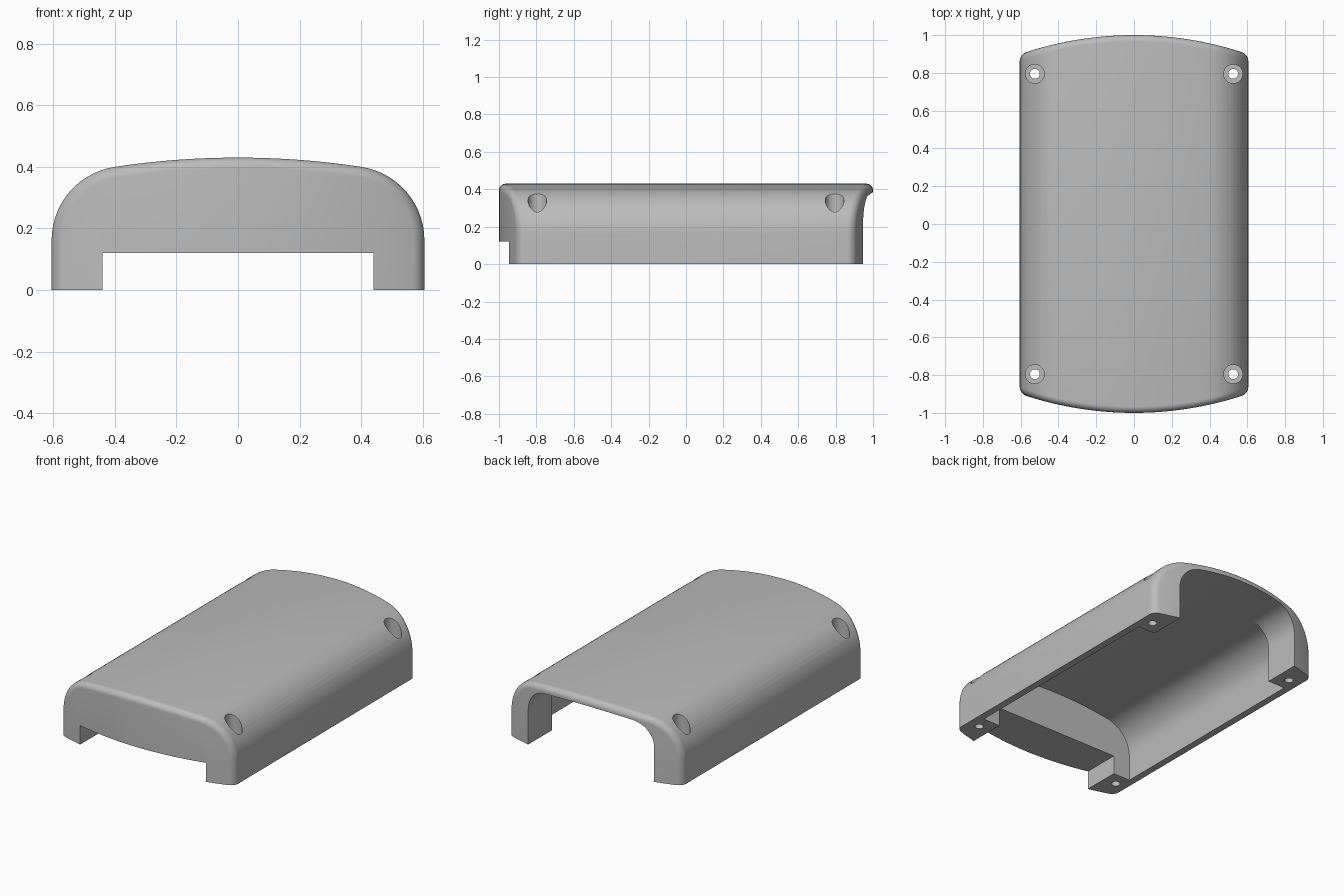
import bpy, bmesh
from math import sin, cos, asin, sqrt, pi, radians

if "Cube" in bpy.data.objects:
    bpy.data.objects.remove(bpy.data.objects["Cube"])

HALF_W, HEIGHT, CORNER = 0.605, 0.43, 0.241   # outer section
CROWN_R, END_R = 2.68, 1.85                   # crown and end curvature
FILLET, WALL = 0.035, 0.045
JAMB = 0.44                                   # half width of both openings
HOLE_X, HOLE_Y = 0.525, 0.795


def arch(half_w, corner, top, crown_r, floor=0.0, arc_n=14, crown_n=10):
    """Arched section as (x, z), left foot over the top to right foot."""
    cx = half_w - corner
    tilt = asin(cx / (crown_r - corner))       # where the arcs meet tangentially
    cz = top - crown_r + (crown_r - corner) * cos(tilt)
    right = [(crown_r * sin(tilt * i / crown_n),
              top - crown_r + crown_r * cos(tilt * i / crown_n)) for i in range(crown_n)]
    for i in range(arc_n + 1):
        a = tilt + (pi / 2 - tilt) * i / arc_n
        right.append((cx + corner * sin(a), cz + corner * cos(a)))
    right.append((half_w, floor))
    return [(-x, z) for x, z in reversed(right[1:])] + right


def finish(name, bm):
    bmesh.ops.recalc_face_normals(bm, faces=bm.faces[:])
    mesh = bpy.data.meshes.new(name)
    bm.to_mesh(mesh)
    bm.free()
    obj = bpy.data.objects.new(name, mesh)
    bpy.context.collection.objects.link(obj)
    return obj


def prism(name, section, y0, y1):
    bm = bmesh.new()
    a = [bm.verts.new((x, y0, z)) for x, z in section]
    b = [bm.verts.new((x, y1, z)) for x, z in section]
    bm.faces.new(a)
    bm.faces.new(b)
    for i in range(len(a)):
        j = (i + 1) % len(a)
        bm.faces.new((a[i], a[j], b[j], b[i]))
    return finish(name, bm)


def cylinder(name, x, y, z0, z1, radius):
    bm = bmesh.new()
    bmesh.ops.create_cone(bm, cap_ends=True, segments=40, radius1=radius,
                          radius2=radius, depth=z1 - z0)
    bmesh.ops.translate(bm, verts=bm.verts[:], vec=(x, y, (z0 + z1) / 2))
    return finish(name, bm)


def end_y(x):
    return 1 - END_R + sqrt(END_R ** 2 - x ** 2)


# Solid cover: arched rings with rounded, bowed ends
bm = bmesh.new()
steps = 8
rings = []
for side in (-1, 1):
    order = range(steps, -1, -1) if side < 0 else range(steps + 1)
    for k in order:
        a = pi / 2 * k / steps
        d = FILLET * (1 - cos(a))
        inset = FILLET * (1 - sin(a))
        section = arch(HALF_W - d, CORNER - d, HEIGHT - d, CROWN_R - d)
        rings.append([bm.verts.new((x, side * (end_y(x) - inset), z)) for x, z in section])
for r0, r1 in zip(rings, rings[1:]):
    for i in range(len(r0) - 1):
        bm.faces.new((r0[i], r0[i + 1], r1[i + 1], r1[i]))
feet = []
for ring in (rings[0], rings[-1]):
    low = [ring[0]] + [bm.verts.new((v.co.x, v.co.y, 0)) for v in ring[2:-2]] + [ring[-1]]
    top = ring[1:-1]
    for i in range(len(top) - 1):
        bm.faces.new((top[i], top[i + 1], low[i + 1], low[i]))
    feet.append(low)
bm.faces.new(feet[0] + [r[-1] for r in rings[1:-1]] + feet[1][::-1]
             + [r[0] for r in rings[-2:0:-1]])
cover = finish("cover", bm)

# Cutters: inner cavity, rear arched opening, front slot, screw holes
cutters = [
    prism("cavity_cutter", arch(HALF_W - WALL, CORNER - WALL, HEIGHT - WALL,
                                CROWN_R - WALL, -0.2), -0.71, 0.71),
    prism("rear_opening_cutter", arch(JAMB, 0.15, HEIGHT - WALL,
                                      CROWN_R - WALL, -0.2), 0.6, 1.2),
    prism("front_slot_cutter", [(-JAMB, -0.2), (JAMB, -0.2), (JAMB, 0.12), (-JAMB, 0.12)],
          -1.2, -0.6),
]
for sx in (-1, 1):
    for sy in (-1, 1):
        x, y = sx * HOLE_X, sy * HOLE_Y
        cutters.append(cylinder("screw_hole_cutter", x, y, -0.2, 0.6, 0.026))
        cutters.append(cylinder("counterbore_cutter", x, y, 0.22, 0.6, 0.05))

bpy.context.view_layer.objects.active = cover
for cutter in cutters:
    cutter.hide_render = True
    mod = cover.modifiers.new("cut", "BOOLEAN")
    mod.operation = "DIFFERENCE"
    mod.solver = "EXACT"
    mod.object = cutter
    bpy.ops.object.modifier_apply(modifier=mod.name)
    bpy.data.objects.remove(cutter)

# Grey plastic
grey = bpy.data.materials.new("grey_plastic")
grey.use_nodes = True
colour = (0.5, 0.5, 0.5, 1)
grey.diffuse_color = colour
grey.node_tree.nodes["Principled BSDF"].inputs["Base Color"].default_value = colour
cover.data.materials.clear()
cover.data.materials.append(grey)

bpy.ops.object.select_all(action="DESELECT")
cover.select_set(True)
bpy.ops.object.shade_smooth_by_angle(angle=radians(30))
